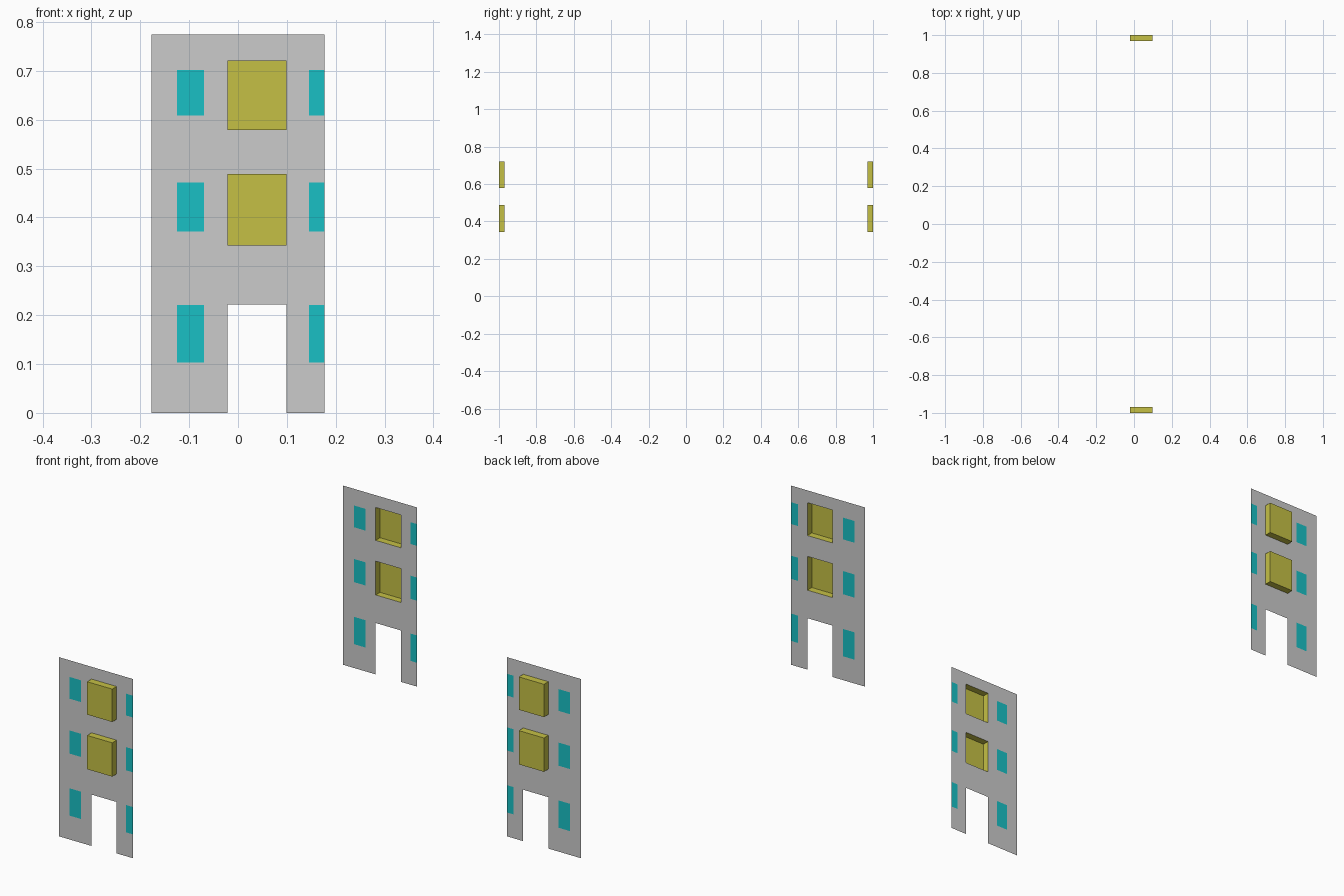
import bpy, bmesh

if "Cube" in bpy.data.objects:
    bpy.data.objects.remove(bpy.data.objects["Cube"])

WALL_Y, BAY_DEPTH = 0.97, 0.03
HALF_W, TOP = 0.177, 0.774
BAY_X = (-0.021, 0.099)
DOOR = (*BAY_X, 0.0, 0.222)
BAYS = {"lower": (*BAY_X, 0.343, 0.489), "upper": (*BAY_X, 0.579, 0.721)}
WINDOW_X = {"left": (-0.125, -0.07), "right": (0.145, HALF_W)}
WINDOW_Z = {"ground": (0.103, 0.221), "middle": (0.371, 0.471), "top": (0.608, 0.702)}
WINDOWS = {f"{f}_{s}": (*x, *z) for f, z in WINDOW_Z.items() for s, x in WINDOW_X.items()}


def material(name, color):
    mat = bpy.data.materials.new(name)
    mat.diffuse_color = (*color, 1)
    mat.use_nodes = True
    mat.node_tree.nodes["Principled BSDF"].inputs["Base Color"].default_value = mat.diffuse_color
    return mat


def quad(bm, rect, y):
    """Upright rectangle (x0, x1, z0, z1) facing -y."""
    x0, x1, z0, z1 = rect
    corners = ((x0, z0), (x1, z0), (x1, z1), (x0, z1))
    return bm.faces.new([bm.verts.new((x, y, z)) for x, z in corners])


def finish(bm, name, side, mat=None):
    """Front part as modelled, back part mirrored across y = 0."""
    if side > 0:
        bmesh.ops.scale(bm, vec=(1, -1, 1), verts=bm.verts)
        bmesh.ops.reverse_faces(bm, faces=bm.faces)
    mesh = bpy.data.meshes.new(name)
    bm.to_mesh(mesh)
    bm.free()
    if mat:
        mesh.materials.append(mat)
    bpy.context.collection.objects.link(bpy.data.objects.new(name, mesh))


def wall(name, side):
    """Flat sheet on a grid of cells, left open at door, windows and bays."""
    holes = [DOOR, *BAYS.values(), *WINDOWS.values()]
    xs = sorted({-HALF_W, HALF_W, *(v for h in holes for v in h[:2])})
    zs = sorted({0.0, TOP, *(v for h in holes for v in h[2:])})
    bm = bmesh.new()
    for x0, x1 in zip(xs, xs[1:]):
        for z0, z1 in zip(zs, zs[1:]):
            cx, cz = (x0 + x1) / 2, (z0 + z1) / 2
            if not any(a < cx < b and c < cz < d for a, b, c, d in holes):
                quad(bm, (x0, x1, z0, z1), -WALL_Y)
    bmesh.ops.remove_doubles(bm, verts=bm.verts, dist=1e-5)
    finish(bm, name, side)


def bay(name, rect, side, mat):
    """Projecting box, open where it meets the wall."""
    bm = bmesh.new()
    face = quad(bm, rect, -WALL_Y)
    front = bmesh.ops.extrude_face_region(bm, geom=[face])["geom"]
    verts = [v for v in front if isinstance(v, bmesh.types.BMVert)]
    bmesh.ops.translate(bm, vec=(0, -BAY_DEPTH, 0), verts=verts)
    rear = [f for f in bm.faces if all(abs(v.co.y + WALL_Y) < 1e-5 for v in f.verts)]
    bmesh.ops.delete(bm, geom=rear, context='FACES_ONLY')
    bmesh.ops.recalc_face_normals(bm, faces=bm.faces)
    finish(bm, name, side, mat)


def window(name, rect, side, mat):
    bm = bmesh.new()
    quad(bm, rect, -WALL_Y)
    finish(bm, name, side, mat)


teal = material("window_teal", (0.01, 0.53, 0.56))
olive = material("bay_olive", (0.56, 0.53, 0.06))

# Two matching facades
for label, side in (("front", -1), ("back", 1)):
    wall(f"{label}_wall", side)
    for part, rect in BAYS.items():
        bay(f"{label}_{part}_bay", rect, side, olive)
    for part, rect in WINDOWS.items():
        window(f"{label}_{part}_window", rect, side, teal)
